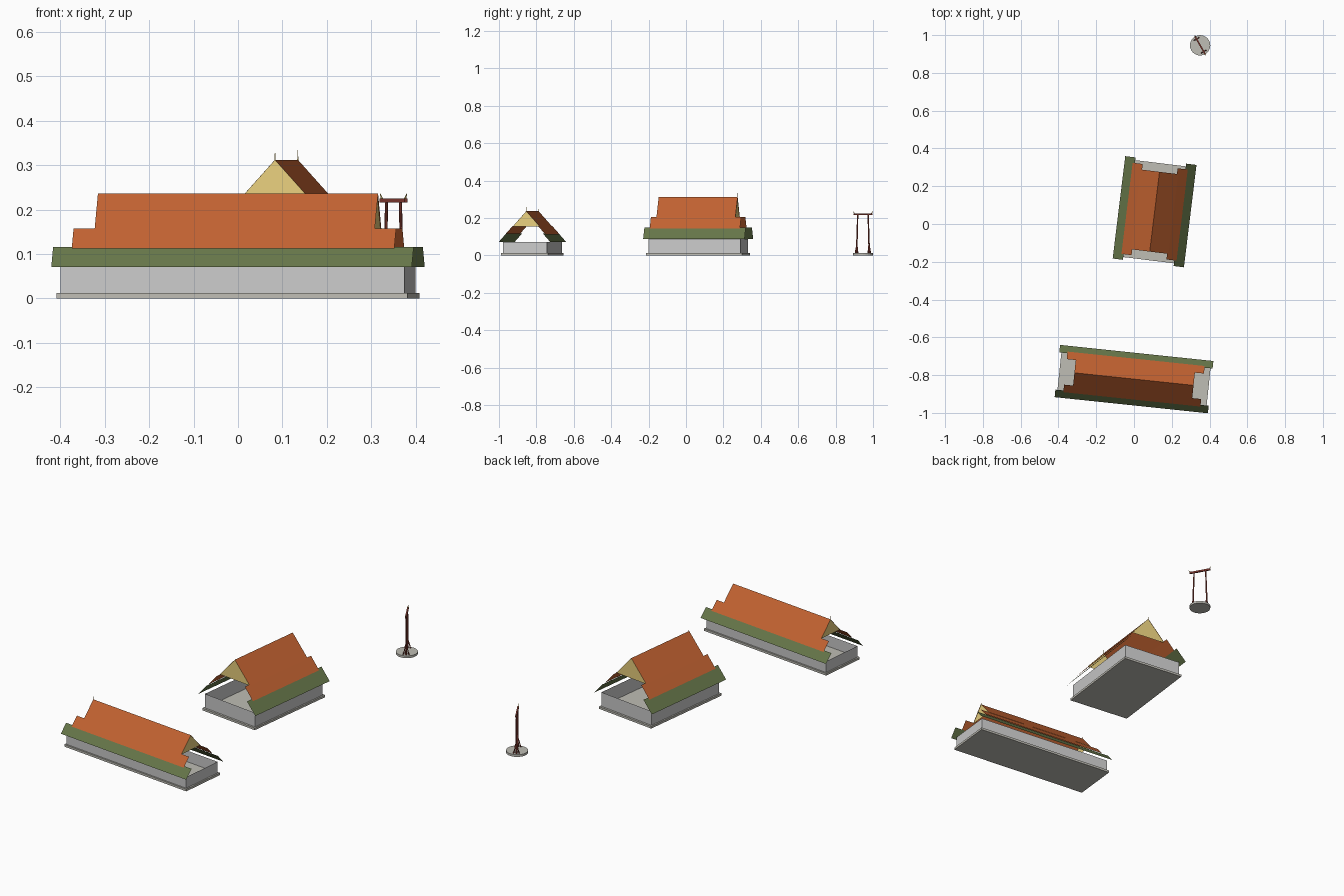
import bpy, bmesh
from math import radians
from mathutils import Vector, Matrix

if "Cube" in bpy.data.objects:
    bpy.data.objects.remove(bpy.data.objects["Cube"])


def material(name, rgb):
    m = bpy.data.materials.new(name)
    m.diffuse_color = (*rgb, 1)
    m.use_nodes = True
    m.node_tree.nodes["Principled BSDF"].inputs["Base Color"].default_value = m.diffuse_color
    return m


ORANGE = material("orange_tile", (0.55, 0.125, 0.031))
GREEN = material("green_tile", (0.135, 0.185, 0.068))
GOLD = material("gold", (0.82, 0.63, 0.21))
RED = material("red_wood", (0.26, 0.05, 0.035))
STONE = material("warm_stone", (0.52, 0.51, 0.46))


def finish(name, bm, mat=None, matrix=None):
    me = bpy.data.meshes.new(name)
    bm.to_mesh(me)
    bm.free()
    ob = bpy.data.objects.new(name, me)
    bpy.context.collection.objects.link(ob)
    if mat:
        me.materials.append(mat)
    if matrix:
        ob.matrix_world = matrix
    return ob


def polys(name, faces, mat, matrix):
    bm = bmesh.new()
    for f in faces:
        bm.faces.new([bm.verts.new(p) for p in f])
    return finish(name, bm, mat, matrix)


def box(name, hx, hy, z0, z1, matrix, mat=None, open_ends=False):
    bm = bmesh.new()
    bmesh.ops.create_cube(bm, size=1)
    for v in bm.verts:
        v.co = (v.co.x * 2 * hx, v.co.y * 2 * hy, z0 + (v.co.z + 0.5) * (z1 - z0))
    if open_ends:
        bm.normal_update()
        caps = [f for f in bm.faces if abs(f.normal.z) > 0.5]
        bmesh.ops.delete(bm, geom=caps, context='FACES_ONLY')
    return finish(name, bm, mat, matrix)


def hall(name, x, y, angle, plinth, wall, wall_top, tiers):
    """tiers, bottom to top: half length, eave half width, eave z, top half width, top z"""
    m = Matrix.Translation((x, y, 0)) @ Matrix.Rotation(radians(angle), 4, 'Z')
    box(name + "_plinth", *plinth, 0, 0.012, m, STONE)
    box(name + "_walls", *wall, 0.012, wall_top, m, open_ends=True)
    # stacked roof tiers, each a mirrored pair of slopes
    for i, (h, w0, z0, w1, z1) in enumerate(tiers):
        right = [(-h, -w0, z0), (h, -w0, z0), (h, -w1, z1), (-h, -w1, z1)]
        left = [(a, -b, c) for a, b, c in reversed(right)]
        polys(f"{name}_roof_tier_{i + 1}", [right, left], ORANGE if i else GREEN, m)
    # gables and thin ridge finials at both ends of the top tier
    h, w, z0, _, z1 = tiers[-1]
    for label, s in (("a", -1), ("b", 1)):
        g = s * (h - 0.002)
        polys(f"{name}_gable_{label}",
              [[(g, -s * w, z0), (g, s * w, z0), (g, 0, z1)]], GOLD, m)
        polys(f"{name}_finial_{label}",
              [[(g, -s * 0.0015, z1 - 0.002), (g, s * 0.0015, z1 - 0.002),
                (g, 0, z1 + 0.025)]], GOLD, m)


hall("long_hall", 0, -0.821, -6, (0.397, 0.126), (0.389, 0.118), 0.072, [
    (0.408, 0.139, 0.071, 0.099, 0.116),
    (0.365, 0.108, 0.112, 0.068, 0.157),
    (0.317, 0.072, 0.155, 0.0, 0.236)])

hall("square_hall", 0.109, 0.065, 83, (0.2585, 0.173), (0.248, 0.165), 0.088, [
    (0.273, 0.190, 0.087, 0.135, 0.149),
    (0.243, 0.147, 0.143, 0.093, 0.205),
    (0.2126, 0.100, 0.201, 0.0, 0.312)])


# ceremonial swing frame
SWING = Matrix.Translation((0.35, 0.946, 0)) @ Matrix.Rotation(radians(-60.5), 4, 'Z')


def rod(name, p, q, r0, r1, mat=RED, sides=8):
    p, q = Vector(p), Vector(q)
    bm = bmesh.new()
    bmesh.ops.create_cone(bm, cap_ends=True, segments=sides, radius1=r0,
                          radius2=r1, depth=(q - p).length)
    turn = (q - p).to_track_quat('Z', 'Y').to_matrix().to_4x4()
    bm.transform(Matrix.Translation((p + q) / 2) @ turn)
    return finish(name, bm, mat, SWING)


rod("swing_base", (0, 0, 0), (0, 0, 0.012), 0.054, 0.054, STONE, 24)
for side, s in (("left", -1), ("right", 1)):
    rod(f"{side}_post", (s * 0.039, 0, 0.012), (s * 0.032, 0, 0.218), 0.0045, 0.0035)
    for label, t in (("front", -1), ("back", 1)):
        rod(f"{side}_{label}_brace", (s * 0.039, t * 0.014, 0.012),
            (s * 0.037, t * 0.002, 0.06), 0.003, 0.002)
    # upturned beam ends
    rod(f"{side}_beam_horn", (s * 0.053, 0, 0.224), (s * 0.061, 0, 0.236),
        0.0025, 0.0008, GOLD, 6)

bm = bmesh.new()
bmesh.ops.create_cube(bm, size=1)
bm.transform(Matrix.Translation((0, 0, 0.220)) @ Matrix.Diagonal((0.114, 0.008, 0.009, 1)))
finish("swing_beam", bm, RED, SWING)
